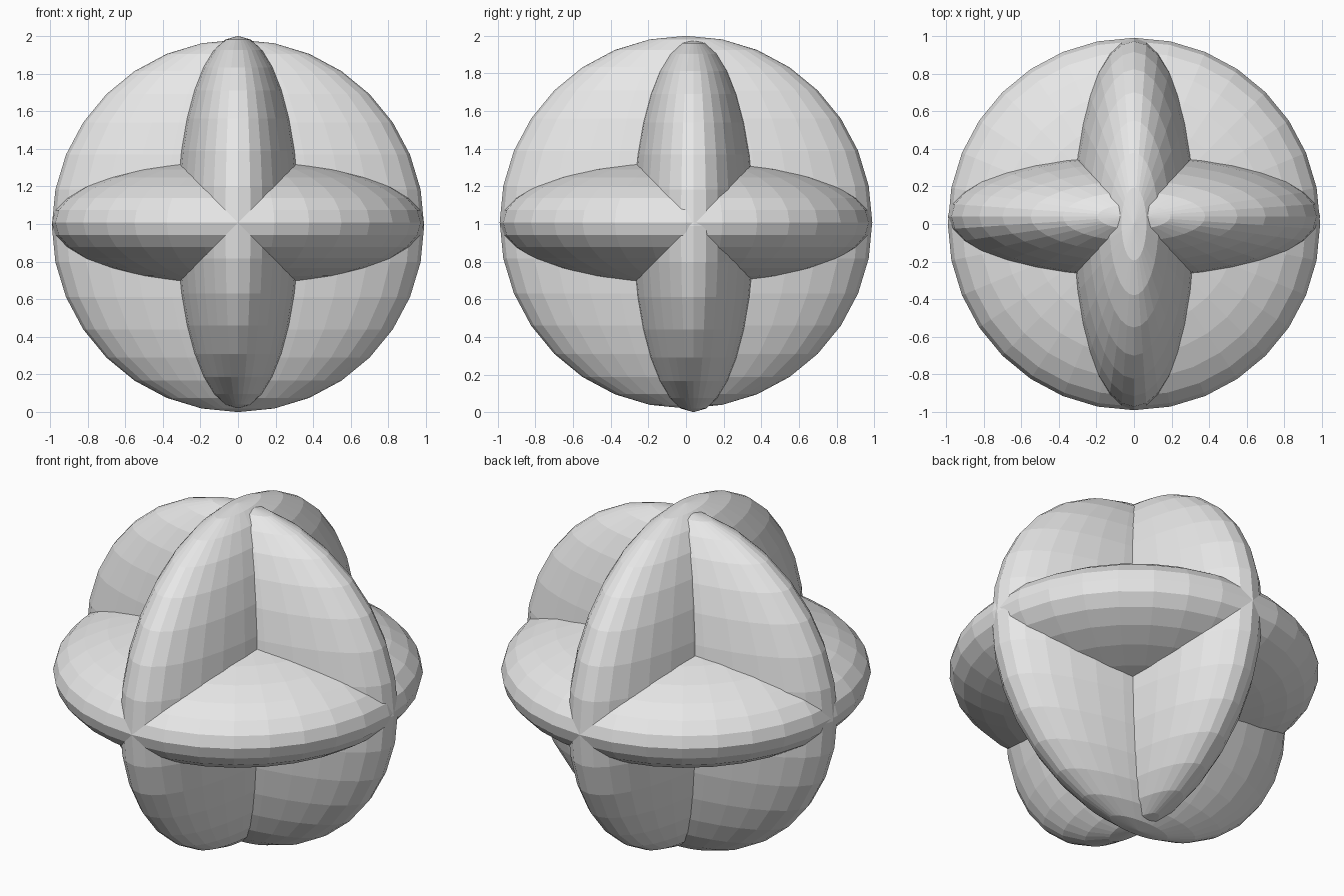
import bpy

# Remove the default cube
cube = bpy.data.objects.get("Cube")
if cube:
    bpy.data.objects.remove(cube, do_unlink=True)

# Single plain material
grey = bpy.data.materials.new("light_grey")
grey.use_nodes = True
colour = (0.8, 0.8, 0.8, 1.0)
grey.diffuse_color = colour
grey.node_tree.nodes["Principled BSDF"].inputs["Base Color"].default_value = colour

RADIUS = 0.99
THICK = 0.34


def flat_ellipsoid(name, thin_axis, centre):
    """Faceted sphere squashed along one axis."""
    bpy.ops.mesh.primitive_uv_sphere_add(segments=32, ring_count=16, radius=1, location=centre)
    obj = bpy.context.object
    obj.name = name
    obj.scale = [THICK if i == thin_axis else RADIUS for i in range(3)]
    bpy.ops.object.transform_apply(location=False, rotation=False, scale=True)
    bpy.ops.object.shade_flat()
    obj.data.materials.append(grey)
    return obj


# Three crossing discs, one squashed along each axis
flat_ellipsoid("side_disc", 0, (0, 0, 1.01))
flat_ellipsoid("front_disc", 1, (0, 0.04, 0.99))
flat_ellipsoid("level_disc", 2, (0, 0, 1.007))
